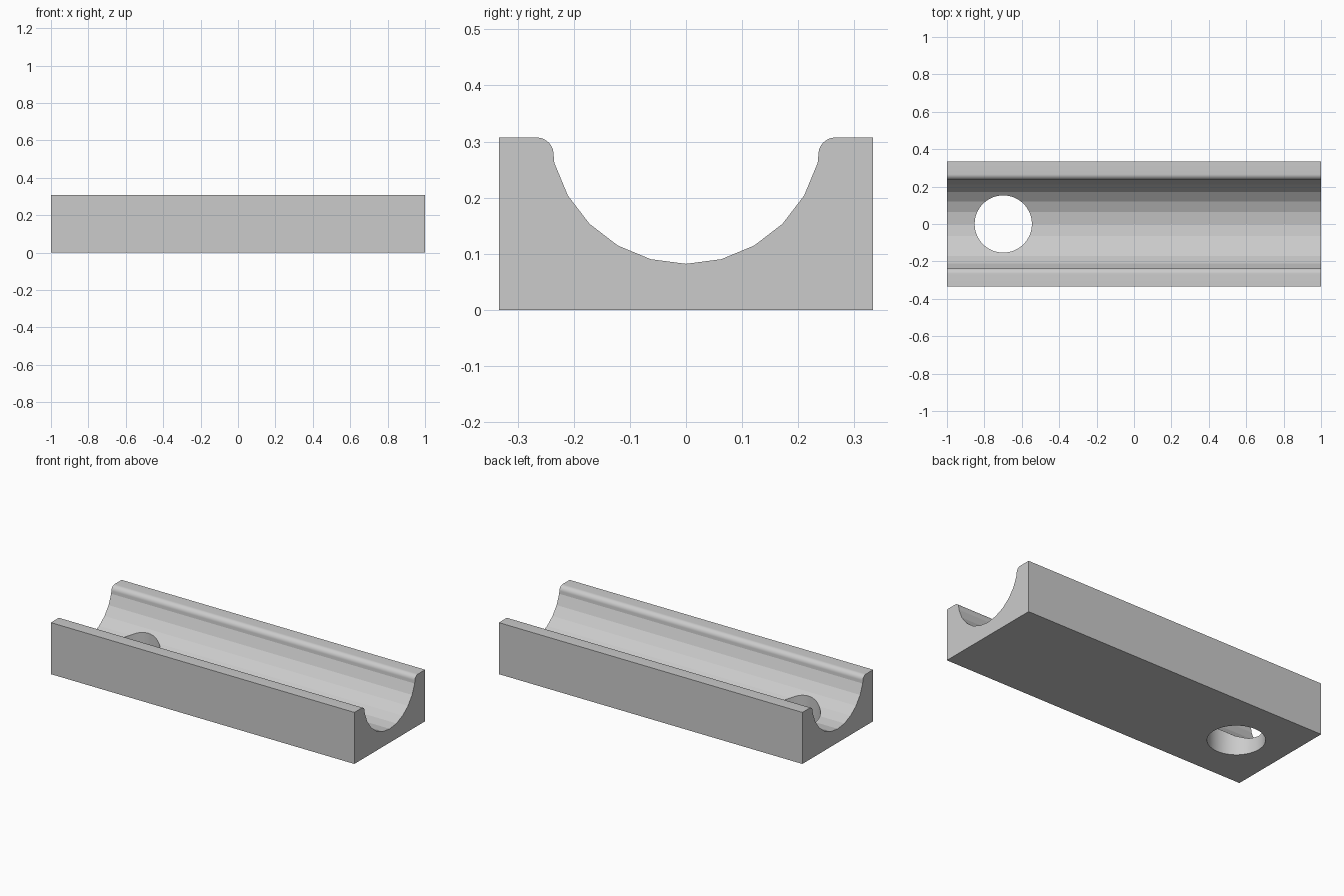
import bpy, bmesh
from math import sin, cos, radians

if "Cube" in bpy.data.objects:
    bpy.data.objects.remove(bpy.data.objects["Cube"])

HALF_LEN, HALF_W, TOP = 1.0, 0.333, 0.307
R, CZ = 0.243, 0.325            # faceted channel circle
FR, FY, FZ = 0.03, 0.266, 0.277  # rounded lip circle

# Half cross-section: channel facets, rounded lip, outer wall
half = [(R * sin(radians(a)), CZ - R * cos(radians(a))) for a in range(0, 76, 15)]
half += [(FY - FR * cos(radians(a)), FZ + FR * sin(radians(a))) for a in range(0, 91, 9)]
half += [(HALF_W, TOP), (HALF_W, 0)]
profile = half + [(-y, z) for y, z in reversed(half[1:])]

# Channel block extruded along x
bm = bmesh.new()
face = bm.faces.new([bm.verts.new((-HALF_LEN, y, z)) for y, z in profile])
ext = bmesh.ops.extrude_face_region(bm, geom=[face])
bmesh.ops.translate(bm, vec=(2 * HALF_LEN, 0, 0),
                    verts=[v for v in ext["geom"] if isinstance(v, bmesh.types.BMVert)])
bmesh.ops.recalc_face_normals(bm, faces=bm.faces)
mesh = bpy.data.meshes.new("channel_block")
bm.to_mesh(mesh)
bm.free()
block = bpy.data.objects.new("channel_block", mesh)
bpy.context.collection.objects.link(block)

# Round through hole near the left end
bpy.ops.mesh.primitive_cylinder_add(vertices=64, radius=0.153, depth=1, location=(-0.699, 0, 0.2))
cutter = bpy.context.object
cutter.name = "hole_cutter"
cutter.hide_render = True
cut = block.modifiers.new("hole", 'BOOLEAN')
cut.operation, cut.solver, cut.object = 'DIFFERENCE', 'EXACT', cutter

bpy.ops.object.select_all(action='DESELECT')
block.select_set(True)
bpy.context.view_layer.objects.active = block
bpy.ops.object.modifier_apply(modifier=cut.name)
bpy.data.objects.remove(cutter)

# Keep channel facets crisp, smooth the lip and hole
bpy.ops.object.shade_smooth_by_angle(angle=radians(11))
